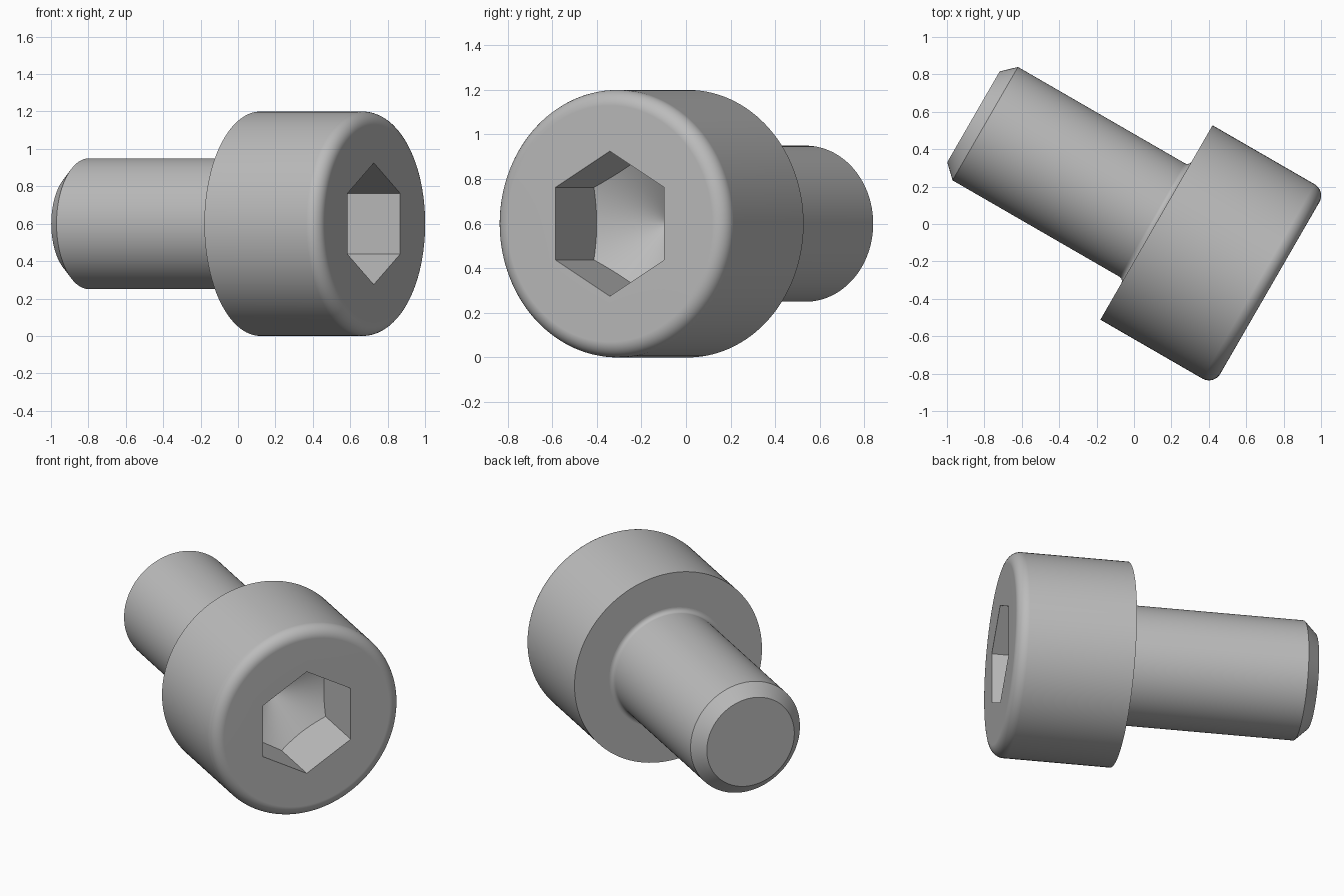
import bpy, bmesh
from math import sin, cos, pi, radians
from mathutils import Matrix, Vector

cube = bpy.data.objects.get("Cube")
if cube:
    bpy.data.objects.remove(cube)

SEG = 120                                   # divisible by six for the hex socket
HEAD_R, SHANK_R, TIP_R = 0.6, 0.35, 0.28
HEAD_BACK, HEAD_FRONT = 0.1, 0.8            # stations along the screw axis
TIP, CHAMFER = -1.03, -0.957
EDGE, NECK = 0.07, 0.027                    # fillet radii
HEX_R, SOCKET, SLOPE = 0.325, 0.345, 0.577  # socket corner radius, depth, cone slope

steel = bpy.data.materials.new("steel grey")
steel.use_nodes = True
grey = (0.5, 0.5, 0.5, 1)
steel.diffuse_color = grey
steel.node_tree.nodes["Principled BSDF"].inputs["Base Color"].default_value = grey

# Screw axis lies flat, turned thirty degrees; local x points up
axis = Vector((cos(pi / 6), -sin(pi / 6), 0))
up = Vector((0, 0, 1))
side = axis.cross(up)
placement = Matrix((up, side, axis)).transposed().to_4x4()
placement.translation = up * HEAD_R - side * 0.067


def arc(r, z, size, start, end, steps=8):
    """Points of a fillet centred at radius r, station z."""
    angles = [radians(start + (end - start) * i / steps) for i in range(steps + 1)]
    return [(r + size * cos(a), z + size * sin(a)) for a in angles]


def hex_radius(a):
    """Radius of the hexagon outline at angle a, with a corner at zero."""
    return HEX_R * cos(pi / 6) / cos(a % (pi / 3) - pi / 6)


def lathe(name, profile):
    """Join rings of (radius, station); each may be a function of the angle."""
    bm = bmesh.new()
    rings = []
    for point in profile:
        ring = []
        for i in range(SEG):
            a = 2 * pi * i / SEG
            r, z = point(a) if callable(point) else point
            ring.append(bm.verts.new((r * cos(a), r * sin(a), z)))
        rings.append(ring)
    for low, high in zip(rings, rings[1:]):
        for i in range(SEG):
            j = (i + 1) % SEG
            bm.faces.new((low[i], low[j], high[j], high[i]))
    bm.faces.new(rings[0][::-1])
    bm.faces.new(rings[-1])
    bmesh.ops.recalc_face_normals(bm, faces=bm.faces)
    mesh = bpy.data.meshes.new(name)
    bm.to_mesh(mesh)
    bm.free()
    mesh.materials.append(steel)
    mesh.shade_smooth()
    mesh.set_sharp_from_angle(angle=radians(30))
    obj = bpy.data.objects.new(name, mesh)
    bpy.context.collection.objects.link(obj)
    obj.matrix_world = placement
    weighted = obj.modifiers.new("flat faces", 'WEIGHTED_NORMAL')
    weighted.keep_sharp = True
    return obj


# Head: flat back, rounded front rim, hex socket with a conical floor
def socket_rim(a):
    return hex_radius(a), HEAD_FRONT


def socket_floor(a):
    r = hex_radius(a)
    return r, HEAD_FRONT - SOCKET - (HEX_R - r) * SLOPE


cone_tip = (0.002, HEAD_FRONT - SOCKET - HEX_R * SLOPE)
lathe("screw_head",
      [(HEAD_R, HEAD_BACK)]
      + arc(HEAD_R - EDGE, HEAD_FRONT - EDGE, EDGE, 0, 90)
      + [socket_rim, socket_floor, cone_tip])

# Shank: chamfered tip and a small fillet where it meets the head
lathe("screw_shank",
      [(TIP_R, TIP), (SHANK_R, CHAMFER)]
      + arc(SHANK_R + NECK, HEAD_BACK - NECK, NECK, 180, 90))
